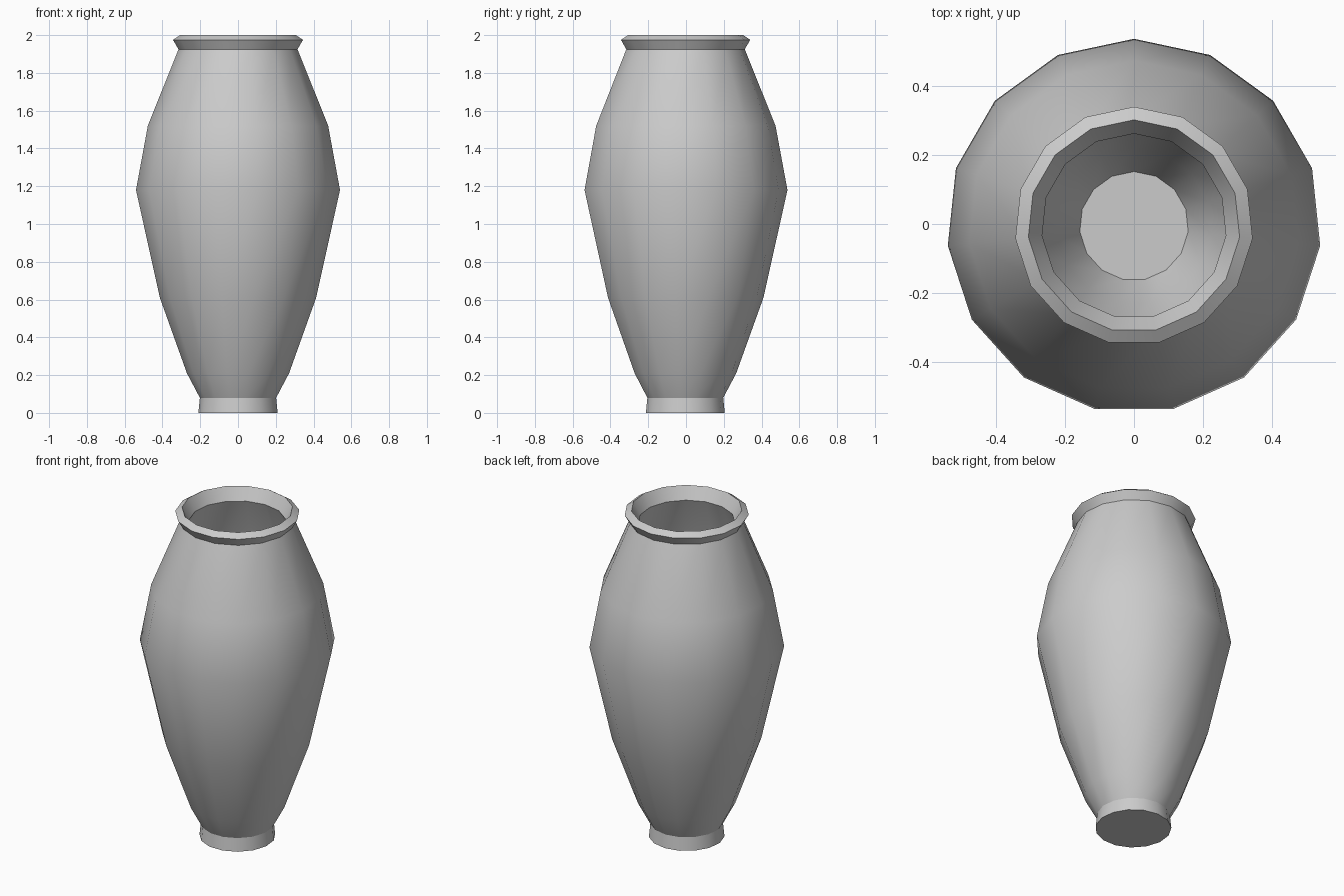
import bpy, bmesh, math

if "Cube" in bpy.data.objects:
    bpy.data.objects.remove(bpy.data.objects["Cube"])

SIDES = 15

# Profile (radius, height): foot, belly, neck, flared rim, then inner wall down to the floor
profile = [
    (0.211, 0.0), (0.203, 0.08), (0.272, 0.21), (0.416, 0.61), (0.543, 1.18),
    (0.48, 1.52), (0.317, 1.925), (0.346, 1.975), (0.308, 2.0),
    (0.268, 1.925), (0.434, 1.51), (0.495, 1.18), (0.368, 0.62),
    (0.226, 0.23), (0.158, 0.08),
]

# The odd side count puts one corner at the back, so shift to centre the bounds
shift = -0.543 * (1 - math.cos(math.pi / SIDES)) / 2

bm = bmesh.new()
rings = []
for r, z in profile:
    ring = []
    for i in range(SIDES):
        a = math.pi / 2 + 2 * math.pi * i / SIDES
        ring.append(bm.verts.new((r * math.cos(a), r * math.sin(a) + shift, z)))
    rings.append(ring)

# Walls
for low, high in zip(rings, rings[1:]):
    for i in range(SIDES):
        j = (i + 1) % SIDES
        bm.faces.new((low[i], low[j], high[j], high[i]))

# Underside and inner floor
bm.faces.new(list(reversed(rings[0])))
bm.faces.new(rings[-1])
bmesh.ops.recalc_face_normals(bm, faces=bm.faces)

mesh = bpy.data.meshes.new("vase")
bm.to_mesh(mesh)
bm.free()
vase = bpy.data.objects.new("vase", mesh)
bpy.context.collection.objects.link(vase)

# Smooth body, sharp foot and rim edges
bpy.context.view_layer.objects.active = vase
vase.select_set(True)
bpy.ops.object.shade_smooth_by_angle(angle=math.radians(30))
